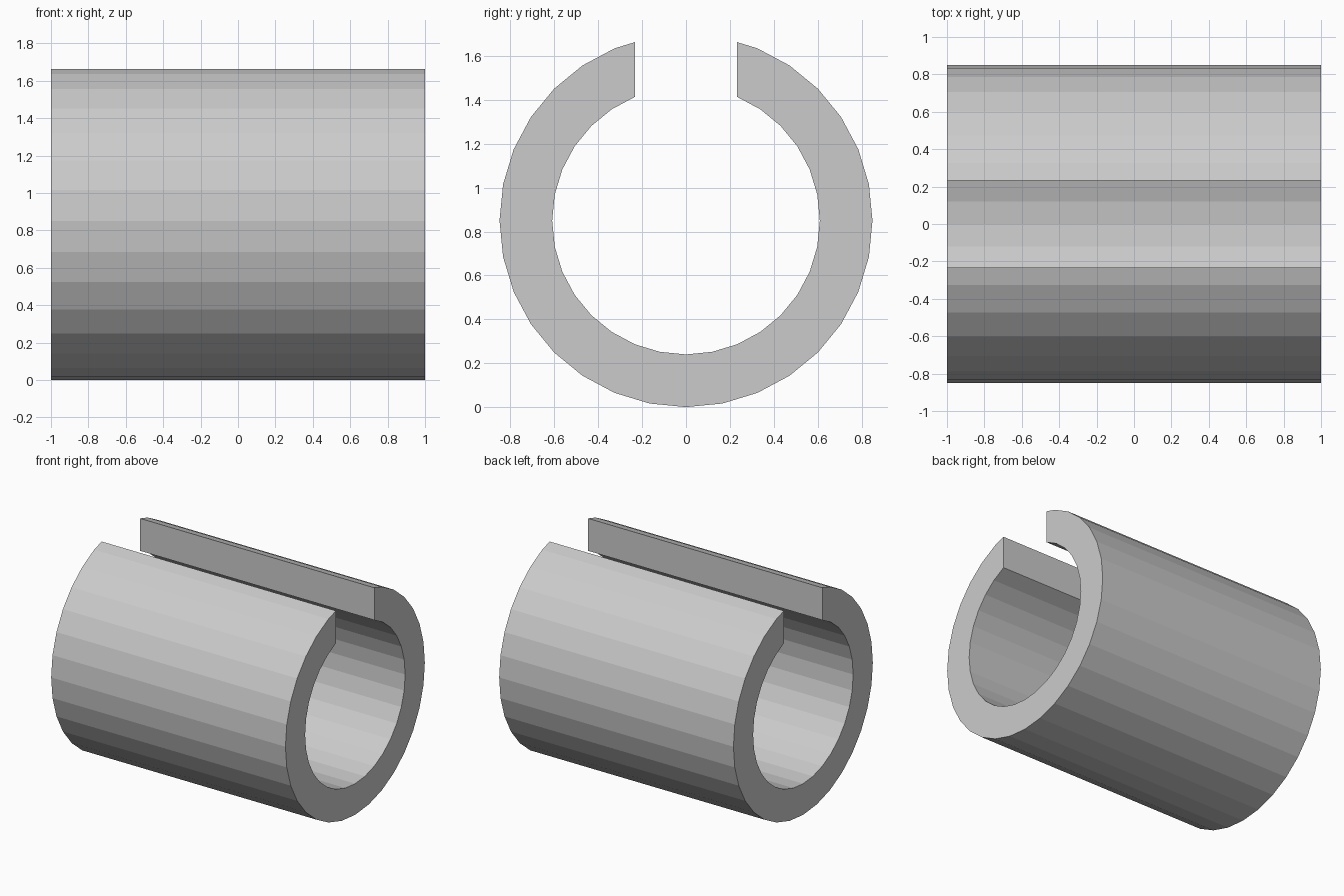
import bpy, bmesh
from math import sin, cos, pi

if "Cube" in bpy.data.objects:
    bpy.data.objects.remove(bpy.data.objects["Cube"])

SIDES, R_OUT, R_IN, HALF_LEN = 32, 0.85, 0.61, 1.0
STEP = 2 * pi / SIDES
GAP = R_IN * sin(2 * STEP)      # half width of the slot


def arc(r):
    # points measured from the bottom, up to either side of the slot
    return [(r * sin(k * STEP), R_OUT - r * cos(k * STEP)) for k in range(-14, 15)]


# Slot edge on the outer wall, on the facet between the two nearest corners
y0, z0 = R_OUT * sin(2 * STEP), R_OUT + R_OUT * cos(2 * STEP)
y1, z1 = R_OUT * sin(STEP), R_OUT + R_OUT * cos(STEP)
z_lip = z0 + (z1 - z0) * (y0 - GAP) / (y0 - y1)

# C-shaped section, extruded along x
profile = [(-GAP, z_lip)] + arc(R_OUT) + [(GAP, z_lip)] + arc(R_IN)[::-1]
bm = bmesh.new()
section = bm.faces.new([bm.verts.new((-HALF_LEN, y, z)) for y, z in profile])
ext = bmesh.ops.extrude_face_region(bm, geom=[section], use_keep_orig=True)
verts = [v for v in ext["geom"] if isinstance(v, bmesh.types.BMVert)]
bmesh.ops.translate(bm, verts=verts, vec=(2 * HALF_LEN, 0, 0))
bmesh.ops.recalc_face_normals(bm, faces=bm.faces)

mesh = bpy.data.meshes.new("slotted_tube")
bm.to_mesh(mesh)
bm.free()
bpy.context.collection.objects.link(bpy.data.objects.new("slotted_tube", mesh))
